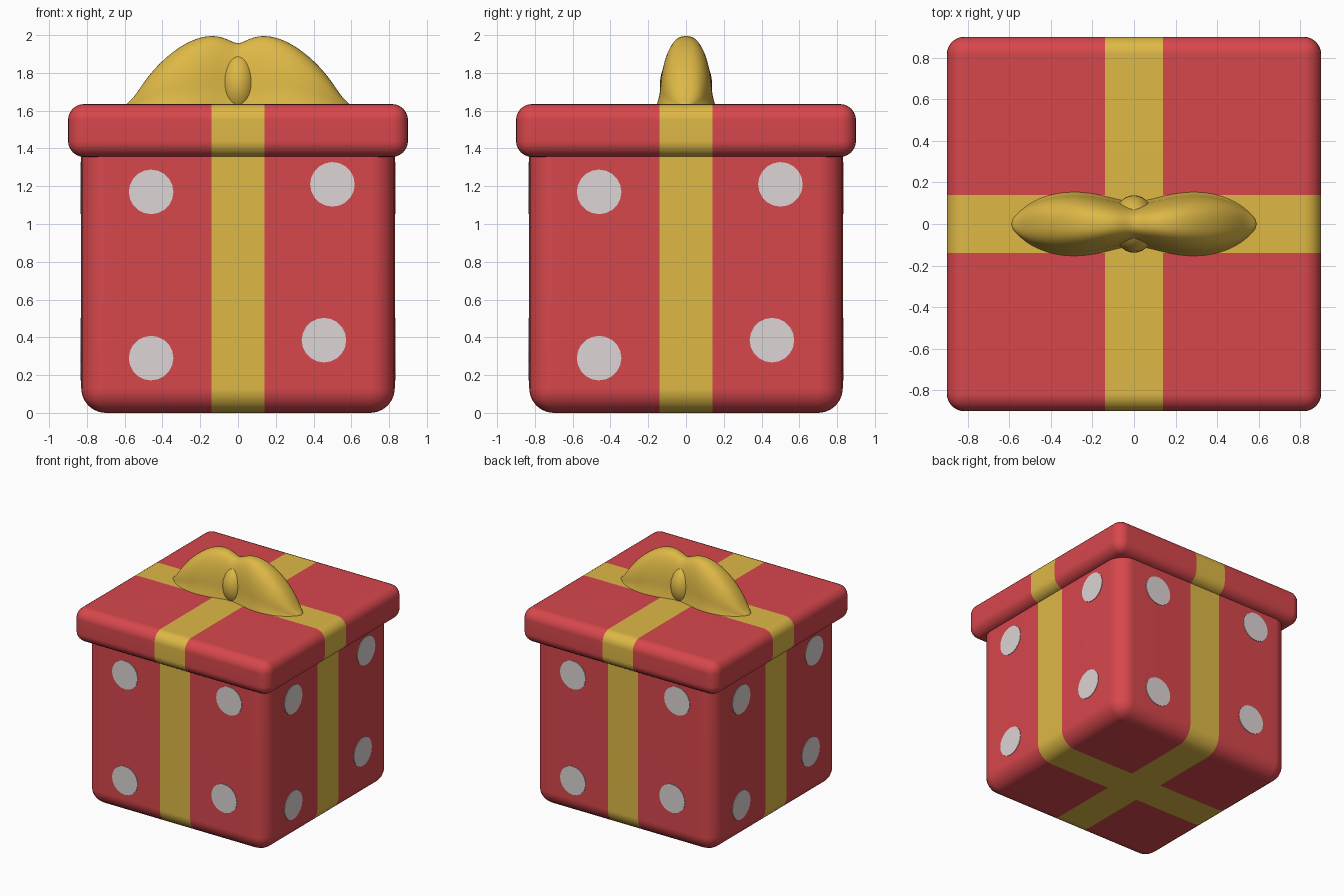
import bpy, bmesh, math
from mathutils import Matrix, Vector

cube = bpy.data.objects.get("Cube")
if cube:
    bpy.data.objects.remove(cube, do_unlink=True)


def material(name, rgb):
    m = bpy.data.materials.new(name)
    m.use_nodes = True
    m.diffuse_color = (*rgb, 1)
    bsdf = m.node_tree.nodes["Principled BSDF"]
    bsdf.inputs["Base Color"].default_value = (*rgb, 1)
    bsdf.inputs["Roughness"].default_value = 0.7
    return m


RED = material("wrapping red", (0.68, 0.063, 0.073))
GOLD = material("ribbon gold", (0.73, 0.48, 0.061))
WHITE = material("dot white", (0.72, 0.66, 0.66))
RIBBON = 0.14  # half width of the ribbon


def finish(bm, name, mats, angle=40):
    bmesh.ops.recalc_face_normals(bm, faces=bm.faces)
    mesh = bpy.data.meshes.new(name)
    bm.to_mesh(mesh)
    bm.free()
    for m in mats:
        mesh.materials.append(m)
    ob = bpy.data.objects.new(name, mesh)
    bpy.context.collection.objects.link(ob)
    bpy.ops.object.select_all(action="DESELECT")
    ob.select_set(True)
    bpy.context.view_layer.objects.active = ob
    bpy.ops.object.shade_smooth_by_angle(angle=math.radians(angle))
    return ob


def wrapped_box(name, half, z0, z1, radius):
    """Rounded box whose faces are cut so a ribbon cross runs around it."""
    bm = bmesh.new()
    size = Matrix.Diagonal((2 * half, 2 * half, z1 - z0, 1))
    bmesh.ops.create_cube(bm, size=1, matrix=Matrix.Translation((0, 0, (z0 + z1) / 2)) @ size)
    bmesh.ops.bevel(bm, geom=bm.edges[:], offset=radius, segments=6, profile=0.5, affect="EDGES")
    for axis in (Vector((1, 0, 0)), Vector((0, 1, 0))):
        for side in (-RIBBON, RIBBON):
            bmesh.ops.bisect_plane(bm, geom=bm.verts[:] + bm.edges[:] + bm.faces[:],
                                   plane_co=axis * side, plane_no=axis)
    for f in bm.faces:
        c = f.calc_center_median()
        f.material_index = int(min(abs(c.x), abs(c.y)) < RIBBON)
    ob = finish(bm, name, [RED, GOLD])
    ob.modifiers.new("flat panels", "WEIGHTED_NORMAL").keep_sharp = True


BODY = 0.83
wrapped_box("box_body", BODY, 0, 1.52, 0.13)
wrapped_box("box_lid", 0.9, 1.355, 1.635, 0.085)

# Four painted dots on each side, the same arrangement turned around the box
DOTS = [(-0.46, 1.17), (0.5, 1.21), (-0.46, 0.29), (0.455, 0.385)]
for k, side in enumerate(("front", "left", "back", "right")):
    bm = bmesh.new()
    for u, z in DOTS:
        place = (Matrix.Rotation(k * math.pi / 2, 4, "Z")
                 @ Matrix.Translation((u, -BODY, z))
                 @ Matrix.Rotation(math.pi / 2, 4, "X"))
        bmesh.ops.create_cone(bm, cap_ends=True, segments=20, radius1=0.118,
                              radius2=0.118, depth=0.008, matrix=place)
    finish(bm, side + "_dots", [WHITE])

# Bow: arched sections lofted along x, given as (x, top height, half depth)
BASE = 1.625
HALF_BOW = [(0, 1.955, 0.095), (0.03, 1.965, 0.098), (0.08, 1.99, 0.107), (0.14, 2.0, 0.122),
            (0.22, 1.985, 0.137), (0.3, 1.945, 0.141), (0.38, 1.885, 0.134),
            (0.45, 1.815, 0.115), (0.51, 1.735, 0.088), (0.55, 1.67, 0.06), (0.59, 1.638, 0.025)]
sections = [(-x, h, w) for x, h, w in reversed(HALF_BOW[1:])] + HALF_BOW
STEPS = 24
bm = bmesh.new()
rows = []
for x, h, w in sections:
    row = []
    for i in range(STEPS + 1):
        t = math.pi * i / STEPS
        c, s = math.cos(t), math.sin(t)
        y = math.copysign(abs(c) ** 0.8, c) * w
        z = BASE + (h - BASE) * abs(s) ** 0.8
        if i in (0, STEPS):  # small flare where the bow meets the lid
            y *= 1.12
        row.append(bm.verts.new((x, y, z)))
    rows.append(row)
for a, b in zip(rows, rows[1:]):
    for i in range(STEPS):
        bm.faces.new((a[i], a[i + 1], b[i + 1], b[i]))
for end in (rows[0], rows[-1]):
    bm.faces.new(end)
bow = finish(bm, "bow_loops", [GOLD], 80)
sub = bow.modifiers.new("soft loops", "SUBSURF")
sub.levels = sub.render_levels = 1

# Knot bulging between the two loops
bm = bmesh.new()
bmesh.ops.create_uvsphere(bm, u_segments=32, v_segments=20, radius=1,
                          matrix=Matrix.Translation((0, 0, 1.74)) @ Matrix.Diagonal((0.105, 0.138, 0.17, 1)))
finish(bm, "bow_knot", [GOLD], 80)
